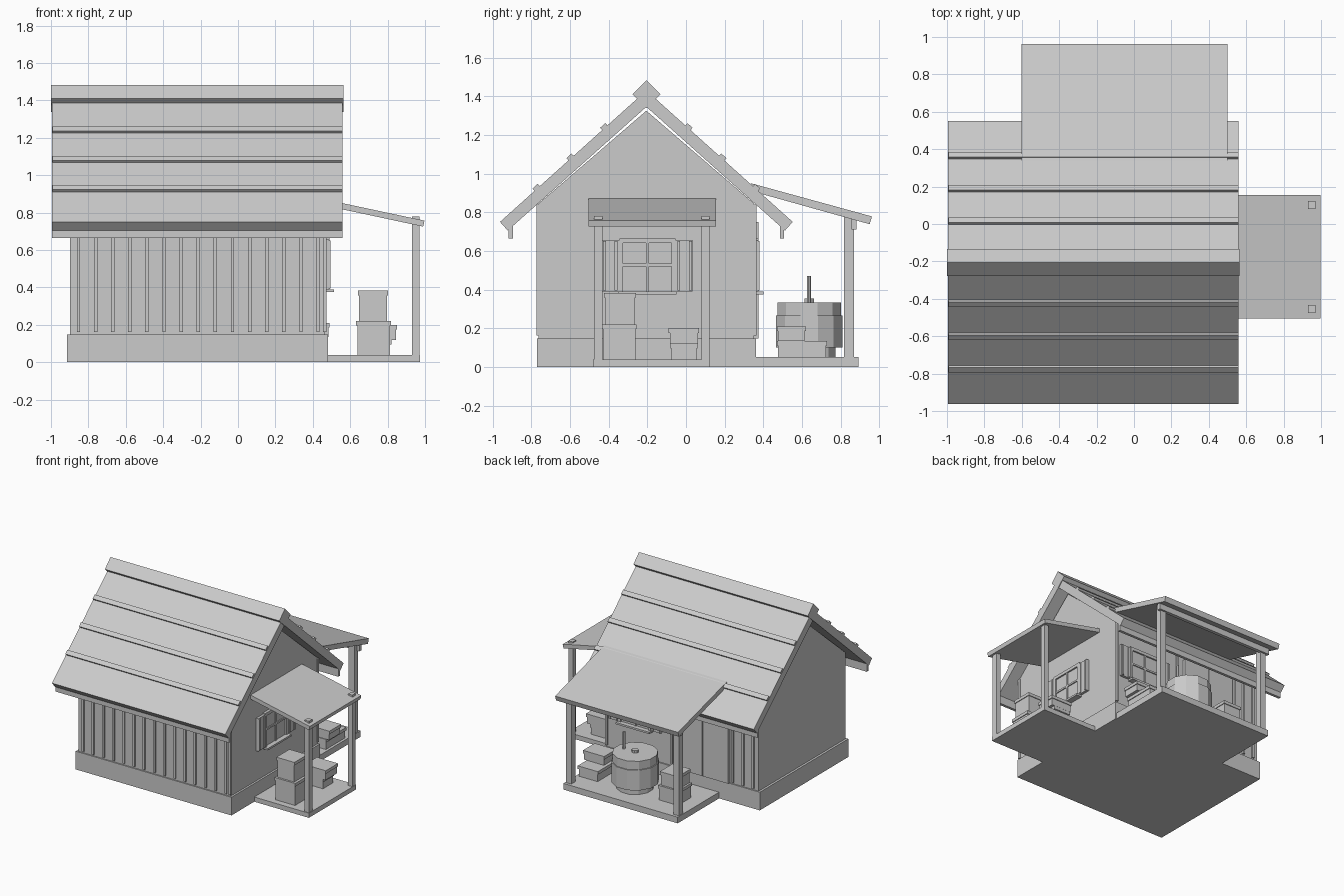
import bpy, bmesh
from mathutils import Vector
from math import pi

if "Cube" in bpy.data.objects:
    bpy.data.objects.remove(bpy.data.objects["Cube"])


def mesh(name, verts, faces):
    me = bpy.data.meshes.new(name)
    bm = bmesh.new()
    vs = [bm.verts.new(v) for v in verts]
    for f in faces:
        bm.faces.new([vs[i] for i in f])
    bmesh.ops.recalc_face_normals(bm, faces=bm.faces)
    bm.to_mesh(me)
    bm.free()
    ob = bpy.data.objects.new(name, me)
    bpy.context.collection.objects.link(ob)
    return ob


def prism(name, profile, a, b, axis='x'):
    """Extrude a 2D profile from a to b along x (profile y,z) or y (profile x,z)."""
    n = len(profile)
    put = (lambda p, t: (t, p[0], p[1])) if axis == 'x' else (lambda p, t: (p[0], t, p[1]))
    verts = [put(p, t) for t in (a, b) for p in profile]
    faces = [range(n), range(n, 2 * n)]
    faces += [(i, (i + 1) % n, (i + 1) % n + n, i + n) for i in range(n)]
    return mesh(name, verts, faces)


def box(name, x0, x1, y0, y1, z0, z1):
    return prism(name, [(y0, z0), (y1, z0), (y1, z1), (y0, z1)], x0, x1)


def drum(name, x, y, r, z0, z1, sides=12):
    bpy.ops.mesh.primitive_cylinder_add(vertices=sides, radius=r, depth=z1 - z0,
                                        location=(x, y, (z0 + z1) / 2), rotation=(0, 0, pi / sides))
    bpy.context.object.name = name


def crate(name, x0, x1, y0, y1, z0, z1):
    # crate body with a slightly wider lid
    box(name, x0 + .006, x1 - .006, y0 + .006, y1 - .006, z0, z1 - .02)
    box(name + "_lid", x0, x1, y0, y1, z1 - .025, z1)


RY = -0.205  # ridge line y

# Foundation and gabled walls
box("foundation", -.915, .482, -.772, .362, 0, .147)
prism("walls", [(-.762, .14), (.352, .14), (.352, .845), (RY, 1.325), (-.762, .845)], -.897, .466)

# Main roof: two slabs, eave boards and roof battens, mirrored about the ridge
for side, s in (("front", -1), ("back", 1)):
    def py(d):
        return RY + s * d
    prism("roof_" + side, [(py(0), 1.43), (py(.757), .75), (py(.717), .705), (py(0), 1.345)], -.995, .56)
    prism("eave_board_" + side, [(py(.69), .665), (py(.712), .665), (py(.712), .72), (py(.69), .74)], -.995, .56)
    t, n = Vector((.743, -.669)), Vector((.669, .743))
    for i, d in enumerate((.215, .39, .565)):
        c = Vector((d, 1.43 - d * .898))
        quad = [c + t * a + n * b for a, b in ((-.018, -.01), (.018, -.01), (.018, .016), (-.018, .016))]
        prism(f"roof_batten_{side}_{i}", [(py(q.x), q.y) for q in quad], -.993, .558)
prism("ridge_beam", [(RY - .072, 1.41), (RY, 1.338), (RY + .072, 1.41), (RY, 1.482)], -1.0, .565)

# Vertical wall battens
for i in range(15):
    x = -.853 + .0915 * i
    box(f"front_batten_{i}", x - .009, x + .009, -.774, -.755, .162, .84)
    if not (-.66 < x < -.16 or -.03 < x < .43):
        box(f"back_batten_{i}", x - .009, x + .009, .345, .365, .162, .84)
box("front_corner_batten", .455, .473, -.774, -.755, .162, .84)
box("back_corner_batten", .455, .473, .345, .365, .162, .84)

# Double door on the back wall
for i, (a, b) in enumerate(((-.64, -.413), (-.407, -.18))):
    box(f"back_door_leaf_{i}", a, b, .345, .374, .147, .75)


# Shuttered windows; w runs along the wall, o outward from it
def window(name, wall, centre, along):
    def part(pn, w0, w1, o, z0, z1):
        a, b, c, d = centre + w0, centre + w1, wall - .01, wall + o
        box(name + "_" + pn, *((c, d, a, b) if along == 'y' else (a, b, c, d)), z0, z1)
    part("pane", -.13, .13, .01, .39, .655)
    part("sill", -.15, .15, .048, .375, .39)
    part("head", -.145, .145, .022, .64, .665)
    part("mullion", -.008, .008, .018, .39, .65)
    part("rail", -.13, .13, .018, .52, .534)
    for s in (-1, 1):
        part("jamb", *sorted((s * .125, s * .145)), .022, .39, .65)
        part("shutter", *sorted((s * .145, s * .233)), .02, .39, .655)
        for k in (.155, .215):
            part("shutter_rail", *sorted((s * k, s * (k + .015))), .028, .395, .65)


window("side_window", .466, -.2, 'y')
window("back_window", .352, .2, 'x')

# Side porch: deck, posts, sloping roof
box("side_deck", .48, .972, -.48, .125, 0, .038)
for y in (-.475, .08):
    box("side_post", .93, .97, y, y + .042, .03, .78)
prism("side_porch_roof", [(.466, .87), (.997, .757), (.99, .725), (.466, .837)], -.505, .155, 'y')

# Back porch: deck, posts, beam, sloping roof
box("back_deck", -.55, .475, .355, .892, 0, .05)
for x in (-.545, .42):
    box("back_post", x, x + .05, .818, .868, .04, .775)
box("back_beam", -.57, .49, .855, .882, .71, .772)
prism("back_porch_roof", [(.335, .95), (.962, .778), (.95, .738), (.335, .91)], -.602, .5)

# Crates on the side porch
crate("tall_crate_lower", .632, .818, -.435, -.255, .038, .22)
crate("tall_crate_upper", .642, .803, -.425, -.258, .22, .383)
crate("small_crate_lower", .67, .82, -.08, .06, .038, .12)
crate("small_crate_upper", .66, .85, -.09, .067, .12, .2)

# Crates on the back porch
crate("porch_crate_lower", .28, .46, .47, .73, .05, .135)
crate("porch_crate_upper", .3, .49, .47, .62, .135, .21)
crate("stack_crate_lower", -.44, -.26, .55, .73, .05, .17)
crate("stack_crate_upper", -.43, -.27, .555, .72, .17, .28)

# Lidded vat with knob and rod
drum("vat_foot", .01, .637, .14, .05, .105)
drum("vat_body", .01, .637, .178, .1, .265)
drum("vat_lid", .01, .637, .17, .265, .333)
drum("vat_knob", .01, .637, .026, .333, .353, 8)
drum("vat_rod", .11, .637, .011, .33, .47, 8)
